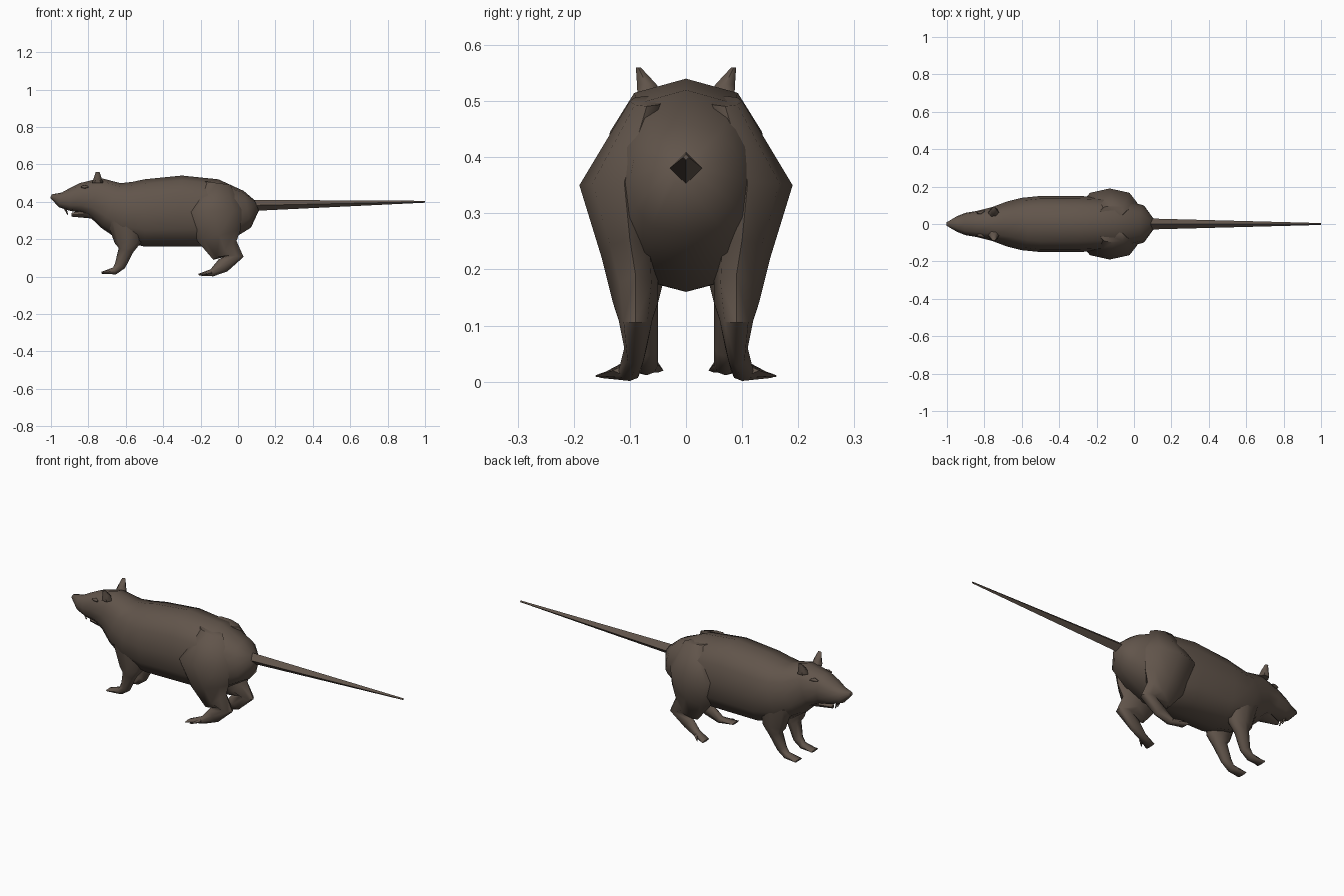
import bpy
import bmesh
import math
from mathutils import Vector

default_cube = bpy.data.objects.get("Cube")
if default_cube:
    bpy.data.objects.remove(default_cube)

FUR_COLOUR = (.12, .09, .07, 1)
fur = bpy.data.materials.new("brown fur")
fur.use_nodes = True
fur.diffuse_color = FUR_COLOUR
fur.node_tree.nodes["Principled BSDF"].inputs["Base Color"].default_value = FUR_COLOUR


def path_normal(centres, index):
    """Direction square to the path, within the animal's side profile."""
    before = centres[max(index - 1, 0)]
    after = centres[min(index + 1, len(centres) - 1)]
    along = after - before
    return Vector((-along.z, 0, along.x)).normalized()


def section(sides, fullness):
    """Unit outline; a fullness below one makes a boxier oval."""
    for side in range(sides):
        angle = math.tau * side / sides
        sine = math.sin(angle)
        yield math.cos(angle), math.copysign(abs(sine) ** fullness, sine)


def loft(name, stations, sides=8, fullness=1, mirrored=False):
    """Skin rings along a path; each station is x, y, z, half depth, half width."""
    centres = [Vector(station[:3]) for station in stations]
    bm = bmesh.new()
    rings = []
    for index, (centre, station) in enumerate(zip(centres, stations)):
        deep = path_normal(centres, index) * station[-2]
        wide = Vector((0, station[-1], 0))
        rings.append([bm.verts.new(centre + deep * c + wide * s)
                      for c, s in section(sides, fullness)])
    for ring, following in zip(rings, rings[1:]):
        for i in range(sides):
            j = (i + 1) % sides
            bm.faces.new((ring[i], ring[j], following[j], following[i]))
    bm.faces.new(rings[0])
    bm.faces.new(rings[-1])
    bmesh.ops.recalc_face_normals(bm, faces=bm.faces)

    mesh = bpy.data.meshes.new(name)
    bm.to_mesh(mesh)
    bm.free()
    mesh.materials.append(fur)
    part = bpy.data.objects.new(name, mesh)
    bpy.context.collection.objects.link(part)
    if mirrored:
        mirror = part.modifiers.new("both sides", 'MIRROR')
        mirror.use_axis = (False, True, False)
    bpy.ops.object.select_all(action='DESELECT')
    part.select_set(True)
    bpy.context.view_layer.objects.active = part
    bpy.ops.object.shade_smooth_by_angle(angle=math.radians(60))


# Head and trunk, from nose to rump
loft("body", [
    (-1, 0, .43, .01, .01),
    (-.95, 0, .41, .04, .04),
    (-.9, 0, .41, .06, .06),
    (-.84, 0, .42, .08, .07),
    (-.76, 0, .42, .11, .09),
    (-.68, 0, .38, .13, .12),
    (-.6, 0, .35, .16, .14),
    (-.5, 0, .34, .18, .15),
    (-.3, 0, .35, .19, .15),
    (-.1, 0, .34, .18, .14),
    (.05, 0, .36, .1, .1),
    (.1, 0, .38, .03, .03),
], sides=12, fullness=.7)

# Lower jaw and incisors
loft("lower_jaw", [
    (-.89, 0, .33, .01, .01),
    (-.78, 0, .34, .03, .05),
])
loft("upper_tooth", [
    (-.93, .01, .38, .01, .01),
    (-.91, .01, .33, .002, .004),
], sides=4, mirrored=True)

# Straight tail with a diamond section
loft("tail", [
    (.06, 0, .38, .03, .03),
    (1, 0, .4, .005, .005),
], sides=4)

# Ears lean outward
loft("ear", [
    (-.75, .06, .5, .03, .03),
    (-.75, .07, .53, .02, .02),
    (-.75, .085, .56, .01, .005),
], sides=6, mirrored=True)

# Low bulging eyes
loft("eye", [
    (-.84, .06, .48, .004, .004),
    (-.82, .06, .48, .01, .01),
    (-.8, .07, .48, .004, .004),
], mirrored=True)

# Front legs, from shoulder to toes
loft("front_leg", [
    (-.6, .08, .3, .1, .05),
    (-.59, .08, .18, .07, .04),
    (-.6, .08, .14, .04, .03),
    (-.63, .07, .06, .03, .02),
    (-.66, .07, .03, .02, .02),
    (-.73, .07, .02, .005, .03),
], mirrored=True)

# Hind legs, from hip to toes
loft("hind_leg", [
    (-.11, .07, .5, .07, .03),
    (-.13, .11, .35, .15, .08),
    (-.1, .1, .22, .12, .05),
    (-.07, .09, .14, .08, .04),
    (-.01, .09, .11, .04, .03),
    (-.08, .09, .06, .04, .02),
    (-.14, .1, .02, .02, .02),
    (-.21, .13, .01, .005, .03),
], mirrored=True)

# Splayed outer hind toe
loft("outer_toe", [
    (-.14, .11, .02, .01, .02),
    (-.18, .16, .01, .002, .002),
], sides=4, mirrored=True)
